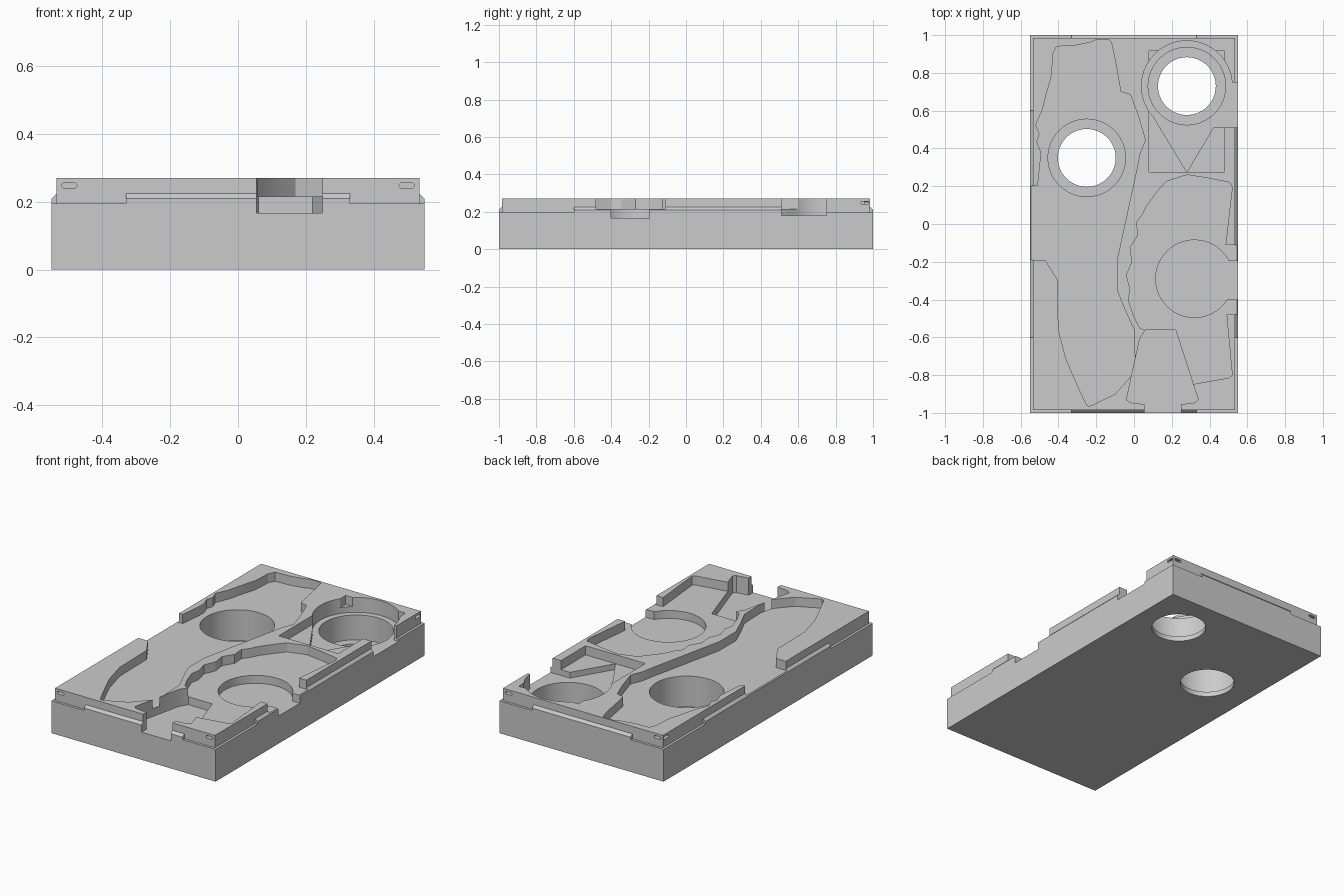
import bpy
import bmesh
from math import cos, sin, pi
from mathutils import Matrix

cube = bpy.data.objects.get("Cube")
if cube:
    bpy.data.objects.remove(cube, do_unlink=True)

# Main levels and sizes
TOP, FLOOR, SHELF = 0.27, 0.215, 0.195
WEDGE_FLOOR, NOTCH_FLOOR = 0.18, 0.167
ABOVE = 0.4
HALF_X, HALF_Y = 0.55, 1.0
STEP = 0.015

grey = bpy.data.materials.new("plain_grey")
grey.use_nodes = True
colour = (0.6, 0.6, 0.6, 1)
grey.diffuse_color = colour
grey.node_tree.nodes["Principled BSDF"].inputs["Base Color"].default_value = colour


def prism(name, outline, low, high, matrix=None):
    """Closed solid made by extruding a flat outline from low to high."""
    bm = bmesh.new()
    face = bm.faces.new([bm.verts.new((x, y, low)) for x, y in outline])
    extruded = bmesh.ops.extrude_face_region(bm, geom=[face])["geom"]
    verts = [item for item in extruded if isinstance(item, bmesh.types.BMVert)]
    bmesh.ops.translate(bm, verts=verts, vec=(0, 0, high - low))
    if matrix:
        bm.transform(matrix)
    bmesh.ops.recalc_face_normals(bm, faces=bm.faces)
    mesh = bpy.data.meshes.new(name)
    bm.to_mesh(mesh)
    bm.free()
    obj = bpy.data.objects.new(name, mesh)
    bpy.context.collection.objects.link(obj)
    return obj


def rectangle(x0, x1, y0, y1):
    return [(x0, y0), (x1, y0), (x1, y1), (x0, y1)]


def circle(x, y, radius, sides=72):
    angles = [2 * pi * i / sides for i in range(sides)]
    return [(x + radius * cos(a), y + radius * sin(a)) for a in angles]


def capsule(width, height, sides=8):
    radius = height / 2
    shift = width / 2 - radius
    points = []
    for end in (1, -1):
        for i in range(sides + 1):
            a = pi * i / sides - pi / 2
            points.append((end * (shift + radius * cos(a)), end * radius * sin(a)))
    return points


def combine(target, tool, operation):
    """Apply a boolean to the target and remove the tool."""
    tool.hide_render = True
    modifier = target.modifiers.new("combine", "BOOLEAN")
    modifier.operation = operation
    modifier.solver = "EXACT"
    modifier.object = tool
    graph = bpy.context.evaluated_depsgraph_get()
    result = bpy.data.meshes.new_from_object(target.evaluated_get(graph))
    target.modifiers.clear()
    target.data = result
    bpy.data.objects.remove(tool, do_unlink=True)


def add(*args):
    combine(tray, prism(*args), "UNION")


def cut(*args):
    combine(tray, prism(*args), "DIFFERENCE")


# Base block with the slightly smaller raised plate
tray = prism("terrain_tray", rectangle(-HALF_X, HALF_X, -HALF_Y, HALF_Y), 0, SHELF)
inner_x, inner_y = HALF_X - STEP, HALF_Y - STEP
add("raised_plate", rectangle(-inner_x, inner_x, -inner_y, inner_y), 0.1, TOP)

# Chamfered locating ridges on all four sides
for turn, edge, half in ((0, HALF_Y, 0.33), (1, HALF_X, 0.6),
                         (2, HALF_Y, 0.33), (3, HALF_X, 0.6)):
    profile = [(edge - 0.05, 0.12), (edge, 0.12), (edge, 0.21),
               (edge - STEP, 0.225), (edge - 0.05, 0.225)]
    upright = Matrix.Rotation(turn * pi / 2, 4, "Z") @ Matrix(
        ((0, 0, 1, 0), (1, 0, 0, 0), (0, 1, 0, 0), (0, 0, 0, 1)))
    add("locating_ridge", profile, -half, half, upright)

# Long winding pocket, open on one side
winding = [
    (-.13, .975), (-.2, .975), (-.235, .96), (-.315, .945), (-.41, .94),
    (-.43, .9), (-.435, .79), (-.465, .685), (-.485, .605), (-.52, .525),
    (-.5, .475), (-.515, .435), (-.495, .385), (-.495, .34), (-.51, .2),
    (-.6, .2), (-.6, -.19), (-.47, -.19), (-.405, -.295), (-.4, -.56),
    (-.36, -.715), (-.29, -.875), (-.25, -.96), (-.235, -.965), (-.1, -.9),
    (-.01, -.8), (.005, -.72), (0, -.56), (-.05, -.45), (-.09, -.35),
    (-.09, -.19), (.015, .29), (.03, .37), (.06, .445), (.02, .58),
    (-.02, .685), (-.07, .7), (-.1, .87), (-.12, .96)]
cut("winding_pocket", winding, FLOOR, ABOVE)

# Scalloped pocket around the crater, open on the other side
scalloped = [
    (.28, .26), (.17, .225), (.13, .18), (.07, .1), (.045, .05), (.015, .01),
    (.02, -.06), (-.02, -.125), (-.01, -.2), (-.04, -.27), (-.02, -.345),
    (-.03, -.4), (.0, -.49), (.03, -.55), (.1, -.58), (.2, -.58),
    (.3, -.85), (.5, -.815), (.52, -.8), (.49, -.48), (.6, -.48),
    (.6, -.11), (.485, -.11), (.52, .195), (.505, .22), (.38, .245)]
cut("scalloped_pocket", scalloped, FLOOR, ABOVE)

# Crater with its rounded side notch
cut("crater", circle(.32, -.29, .205), NOTCH_FLOOR, ABOVE)
notch = [(.6, -.195), (.47, -.195), (.45, -.205), (.44, -.23),
         (.44, -.365), (.45, -.39), (.47, -.4), (.6, -.4)]
cut("side_notch", notch, NOTCH_FLOOR, ABOVE)

# Flared channel leaving through the front
channel = [(.06, -.56), (.22, -.56), (.34, -.93), (.325, -.945), (.25, -.955),
           (.25, -1.1), (.055, -1.1), (.055, -.955), (-.02, -.945), (-.04, -.93),
           (.03, -.61)]
cut("front_channel", channel, NOTCH_FLOOR, ABOVE)

# Square recess, deeper wedge and round socket at the back
socket = (.28, .73)
cut("square_recess", rectangle(.08, .48, .275, .915), FLOOR, ABOVE)
wedge = [(.28, .275), (.42, .51), (.6, .51), (.6, .75), (.28, .75), (.08, .605)]
cut("wedge_recess", wedge, WEDGE_FLOOR, ABOVE)
cut("socket_rim", circle(*socket, .24), WEDGE_FLOOR, ABOVE)

# Two stepped holes through the base
for centre in (socket, (-.25, .35)):
    cut("cup", circle(*centre, .205), .03, ABOVE)
    cut("through_hole", circle(*centre, .153), -.1, ABOVE)

# Small cord slots that meet inside each corner
slot = capsule(.045, .015)
for sx in (-1, 1):
    for sy in (-1, 1):
        facing = Matrix.Rotation(pi / 2, 4, "X")
        cut("end_slot", slot, -.03, .03,
            Matrix.Translation((sx * .498, sy * inner_y, .248)) @ facing)
        cut("side_slot", slot, -.03, .03,
            Matrix.Translation((sx * inner_x, sy * .955, .248))
            @ Matrix.Rotation(pi / 2, 4, "Z") @ facing)

# Finish: one material, smooth round walls with sharp rims
tray.data.materials.clear()
tray.data.materials.append(grey)
for face in tray.data.polygons:
    face.material_index = 0
bpy.ops.object.select_all(action="DESELECT")
tray.select_set(True)
bpy.context.view_layer.objects.active = tray
bpy.ops.object.shade_smooth_by_angle(angle=pi / 9)
